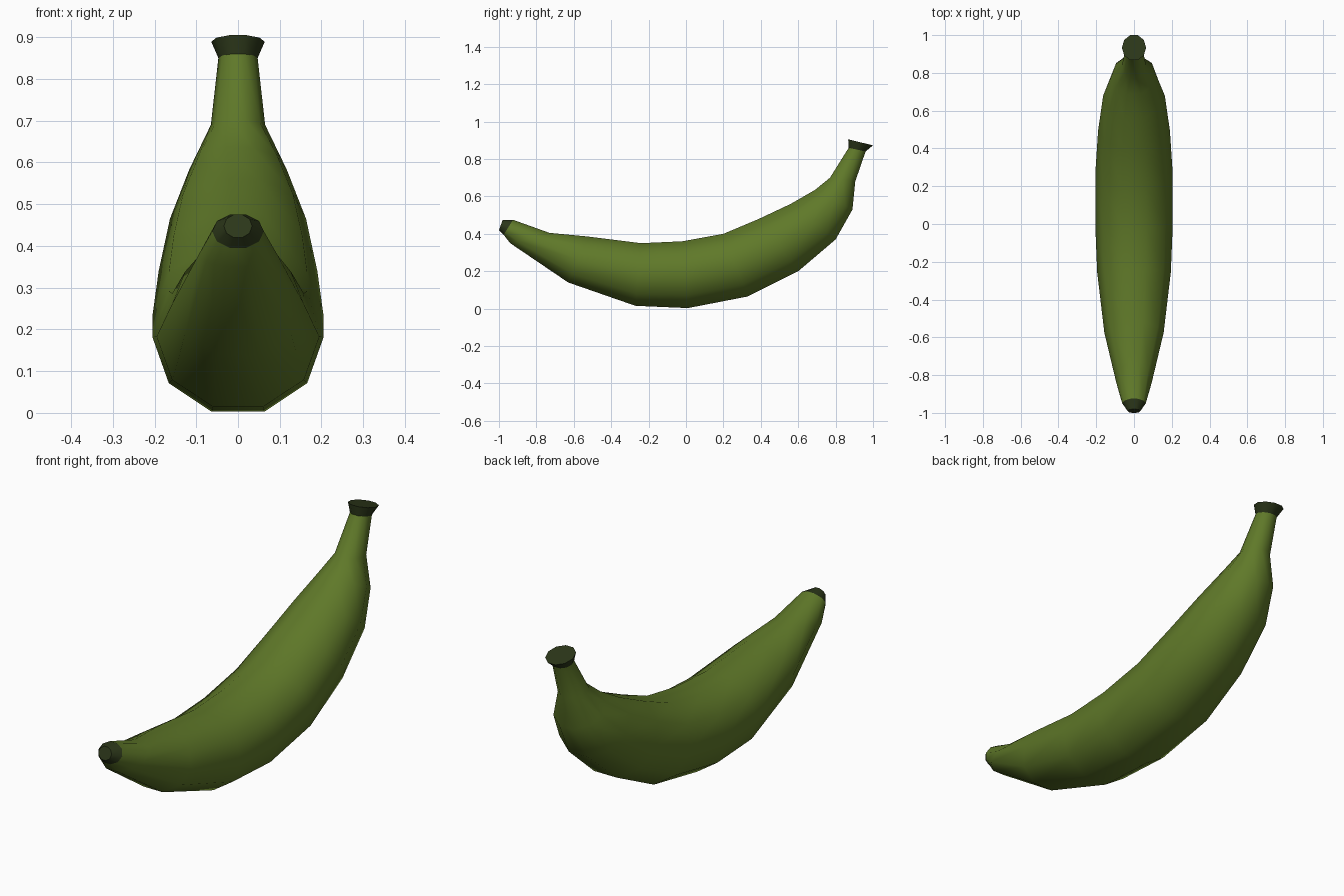
import bpy, math, bmesh
from mathutils import Vector

if "Cube" in bpy.data.objects:
    bpy.data.objects.remove(bpy.data.objects["Cube"])

SIDES = 10


def material(name, rgb):
    m = bpy.data.materials.new(name)
    m.diffuse_color = (*rgb, 1)
    m.use_nodes = True
    m.node_tree.nodes["Principled BSDF"].inputs["Base Color"].default_value = m.diffuse_color
    return m


def loft(name, rings, mat, cap_start=False, cap_end=False):
    """Skin ten-sided rings given as (inner y, inner z, outer y, outer z, half width)."""
    bm = bmesh.new()
    loops = []
    for ty, tz, by, bz, r in rings:
        c = Vector((0, (ty + by) / 2, (tz + bz) / 2))
        up = Vector((0, ty - by, tz - bz)) / 2 / math.cos(math.pi / SIDES)
        angles = [2 * math.pi * i / SIDES for i in range(SIDES)]
        loops.append([bm.verts.new(c + up * math.sin(a) + Vector((r * math.cos(a), 0, 0)))
                      for a in angles])
    for a, b in zip(loops, loops[1:]):
        for i in range(SIDES):
            j = (i + 1) % SIDES
            bm.faces.new((a[i], a[j], b[j], b[i]))
    if cap_start:
        bm.faces.new(loops[0])
    if cap_end:
        bm.faces.new(loops[-1])
    bmesh.ops.recalc_face_normals(bm, faces=bm.faces)
    # open shells: make sure the faces point away from the centre line
    mid = sum((v.co for v in loops[0] + loops[1]), Vector()) / (2 * SIDES)
    bm.faces.ensure_lookup_table()
    f = bm.faces[0]
    if f.normal.dot(f.calc_center_median() - mid) < 0:
        bmesh.ops.reverse_faces(bm, faces=bm.faces)
    me = bpy.data.meshes.new(name)
    bm.to_mesh(me)
    bm.free()
    ob = bpy.data.objects.new(name, me)
    bpy.context.collection.objects.link(ob)
    me.materials.append(mat)
    bpy.ops.object.select_all(action='DESELECT')
    ob.select_set(True)
    bpy.context.view_layer.objects.active = ob
    bpy.ops.object.shade_smooth_by_angle(angle=math.radians(50))
    return ob


green = material("peel green", (0.115, 0.19, 0.022))
dark = material("dark end green", (0.025, 0.038, 0.010))

tip_ring = (-0.925, 0.475, -0.975, 0.395, 0.062)
stem_ring = (0.87, 0.86, 0.96, 0.84, 0.047)

# Curved fruit body running into the stem
loft("banana_body", [
    tip_ring,
    (-0.73, 0.405, -0.94, 0.35, 0.095),
    (-0.52, 0.385, -0.63, 0.14, 0.157),
    (-0.24, 0.35, -0.27, 0.015, 0.195),
    (-0.02, 0.36, 0.01, 0.003, 0.205),
    (0.20, 0.40, 0.33, 0.065, 0.205),
    (0.39, 0.48, 0.60, 0.20, 0.19),
    (0.56, 0.56, 0.80, 0.37, 0.163),
    (0.69, 0.635, 0.89, 0.53, 0.117),
    (0.77, 0.70, 0.905, 0.68, 0.065),
    stem_ring,
], green)

# Dark blossom end
loft("blossom_tip", [(-0.98, 0.475, -1.0, 0.42, 0.034), tip_ring], dark, cap_start=True)

# Flared dark stem end
loft("stem_cap", [stem_ring, (0.867, 0.905, 1.0, 0.873, 0.064)], dark, cap_end=True)
